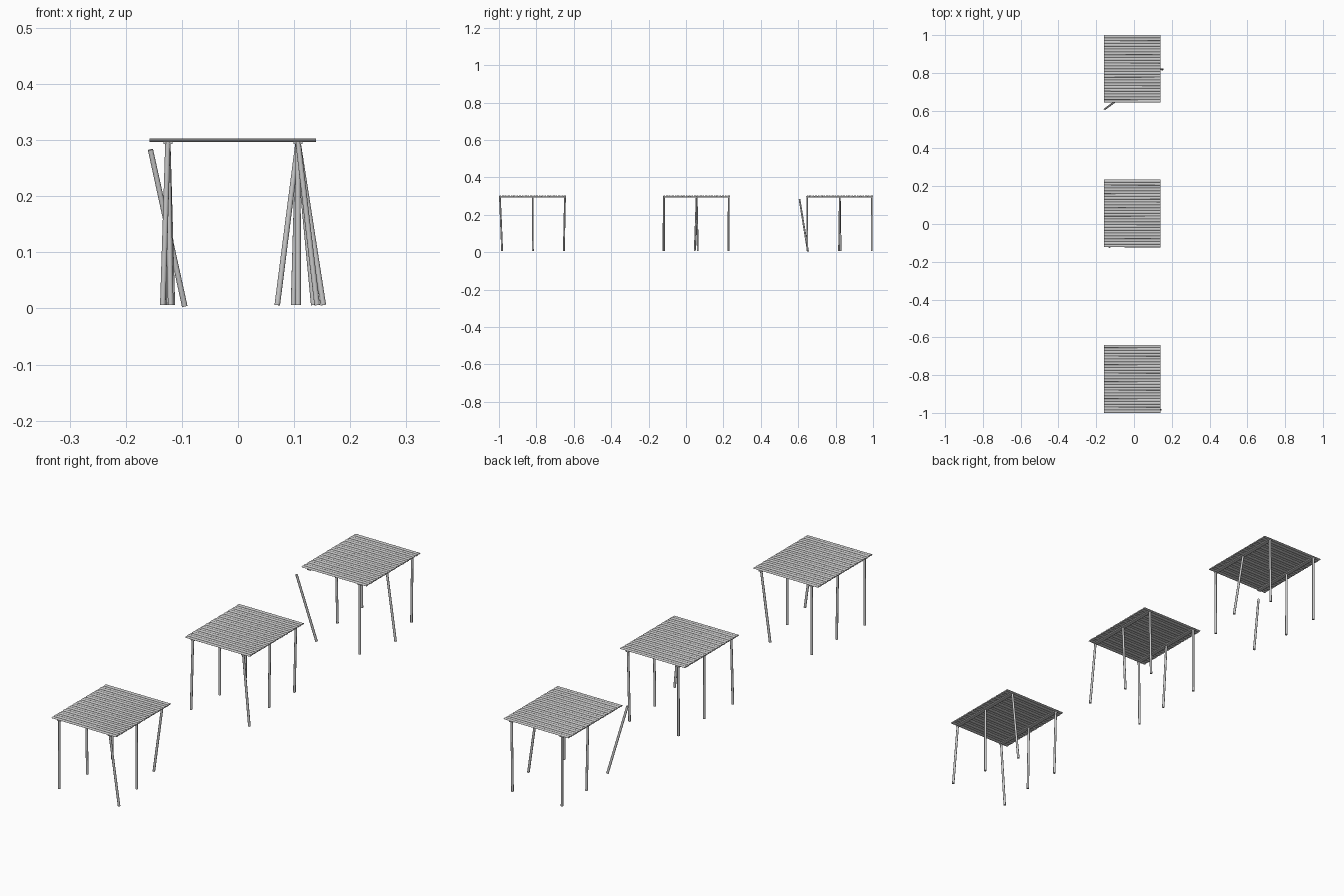
import bpy, bmesh
from mathutils import Vector, Matrix

if "Cube" in bpy.data.objects:
    bpy.data.objects.remove(bpy.data.objects["Cube"])


def add_pole(bm, a, b, r1, r2, sides=12, flat=1.0):
    """Closed tapered pole from a to b; flat squashes it in height."""
    a, b = Vector(a), Vector(b)
    d = b - a
    m = Matrix.Translation((a + b) / 2) @ Matrix.Diagonal((1, 1, flat, 1)) \
        @ d.to_track_quat('Z', 'Y').to_matrix().to_4x4()
    bmesh.ops.create_cone(bm, cap_ends=True, segments=sides, radius1=r1,
                          radius2=r2, depth=d.length, matrix=m)


def finish(bm, name):
    mesh = bpy.data.meshes.new(name)
    bm.to_mesh(mesh)
    bm.free()
    ob = bpy.data.objects.new(name, mesh)
    bpy.context.collection.objects.link(ob)
    bpy.ops.object.select_all(action='DESELECT')
    ob.select_set(True)
    bpy.context.view_layer.objects.active = ob
    bpy.ops.object.shade_smooth_by_angle(angle=0.9)


LEFT, RIGHT = -0.125, 0.107
TOP_Z = 0.2997

# each table: y range, then foot offsets (dx, dy) keyed by (side, row)
tables = {
    "front_table": (-1.0, -0.64, {
        ("right", 0): (0.034, 0.012), ("right", 2): (-0.037, -0.006),
        ("left", 0): (-0.009, 0.012), ("left", 1): (0.005, 0.0),
        ("left", 2): (0.003, -0.006)}),
    "middle_table": (-0.123, 0.235, {
        ("right", 0): (0.028, 0.0), ("right", 1): (-0.008, 0.006),
        ("right", 2): (-0.007, 0.0), ("left", 0): (-0.006, -0.003),
        ("left", 1): (0.008, -0.01)}),
    "back_table": (0.643, 1.0, {
        ("right", 1): (0.045, -0.004), ("right", 2): (-0.004, 0.0),
        ("left", 1): (0.004, 0.004), ("left", 0): None}),
}

for name, (y0, y1, lean) in tables.items():
    # table top of flattened split canes, thick ends alternating
    bm = bmesh.new()
    n = 24
    step = (y1 - y0) / n
    for i in range(n):
        y = y0 + step * (i + 0.5)
        odd = i % 2
        ends = (0.0078, 0.0072) if odd else (0.0074, 0.0078)
        z = TOP_Z + (0.0004 if odd else -0.0004)
        add_pole(bm, (-0.158, y, z), (0.139, y, z), *ends, sides=16, flat=0.34)
    finish(bm, name + "_top_slats")

    # flat bearers under the top
    bm = bmesh.new()
    for x in (LEFT, RIGHT):
        m = Matrix.Translation((x, (y0 + y1) / 2, 0.2957)) \
            @ Matrix.Diagonal((0.016, y1 - y0 - 0.004, 0.0045, 1))
        bmesh.ops.create_cube(bm, size=1, matrix=m)
    finish(bm, name + "_bearers")

    # six leaning legs
    bm = bmesh.new()
    rows = (y0 + 0.005, (y0 + y1) / 2 + 0.001, y1 - 0.007)
    for side, x in (("left", LEFT), ("right", RIGHT)):
        for row, y in enumerate(rows):
            off = lean.get((side, row), (0.0, 0.0))
            if off is None:
                continue
            dx, dy = off
            add_pole(bm, (x + dx, y + dy, 0.006), (x, y, 0.297), 0.005, 0.0047)
    finish(bm, name + "_legs")

# loose leg fallen away from the back table
bm = bmesh.new()
add_pole(bm, (-0.095, 0.652, 0.004), (-0.156, 0.607, 0.283), 0.005, 0.0047)
finish(bm, "loose_leg")
